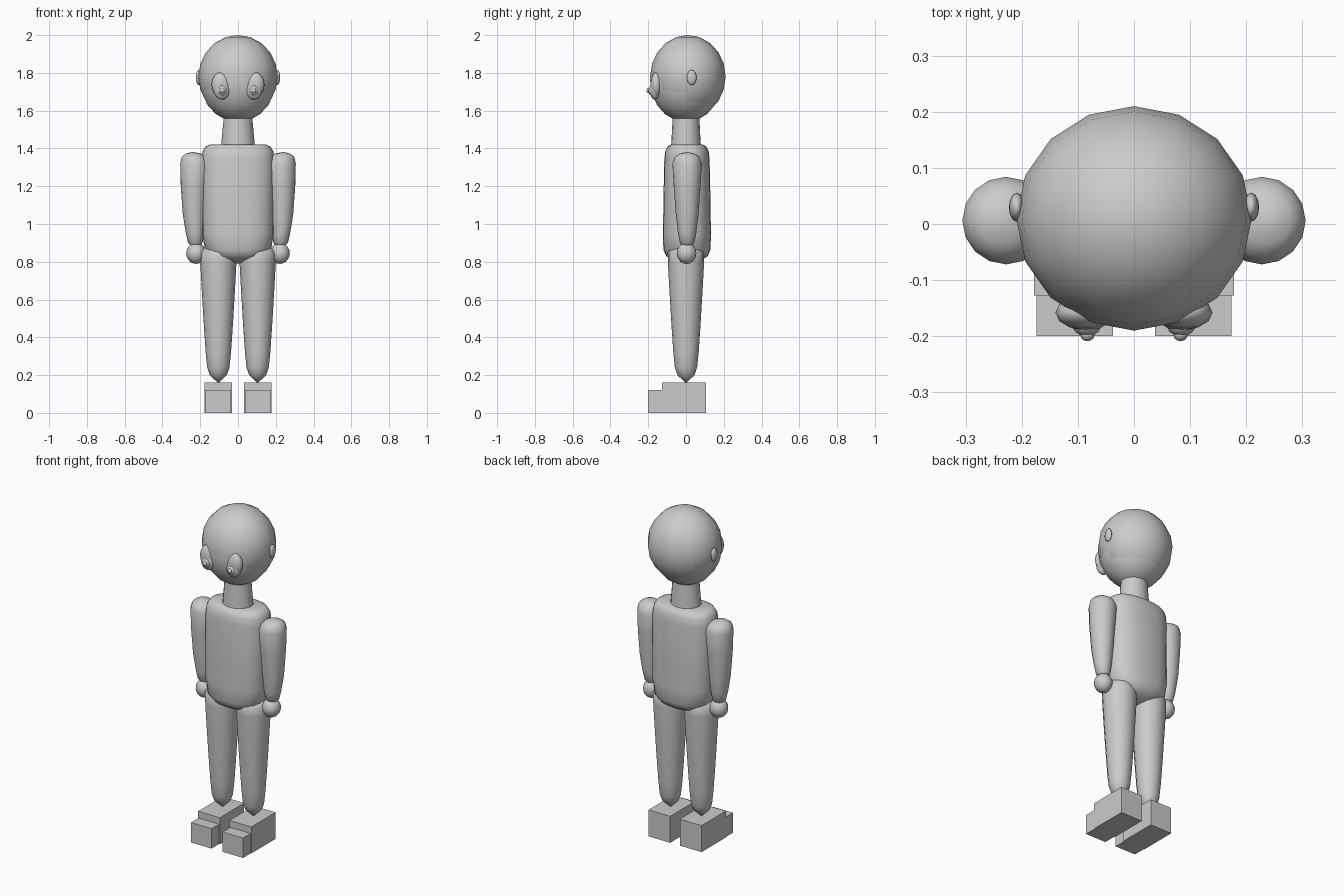
import bpy, math

if "Cube" in bpy.data.objects:
    bpy.data.objects.remove(bpy.data.objects["Cube"])


def smooth(ob, name, angle=50):
    ob.name = name
    bpy.ops.object.select_all(action='DESELECT')
    ob.select_set(True)
    bpy.context.view_layer.objects.active = ob
    bpy.ops.object.shade_smooth_by_angle(angle=math.radians(angle))
    return ob


def ball(name, loc, radii, seg=16, rings=10):
    bpy.ops.mesh.primitive_uv_sphere_add(segments=seg, ring_count=rings, radius=1, location=loc)
    ob = bpy.context.object
    ob.scale = radii
    bpy.ops.object.transform_apply(location=False, rotation=False, scale=True)
    return smooth(ob, name)


def box(name, lo, hi):
    bpy.ops.mesh.primitive_cube_add(size=1, location=[(a + b) / 2 for a, b in zip(lo, hi)])
    ob = bpy.context.object
    ob.dimensions = [b - a for a, b in zip(lo, hi)]
    bpy.ops.object.transform_apply(location=False, rotation=False, scale=True)
    ob.name = name


def loft(name, rows, seg=16, power=1.0):
    # rows of (centre x, centre y, z, radius x, radius y); power < 1 squares the section
    verts, faces = [], []
    for cx, cy, z, rx, ry in rows:
        for i in range(seg):
            a = 2 * math.pi * i / seg
            c, s = math.cos(a), math.sin(a)
            verts.append((cx + rx * math.copysign(abs(c) ** power, c),
                          cy + ry * math.copysign(abs(s) ** power, s), z))
    for k in range(len(rows) - 1):
        for i in range(seg):
            j = (i + 1) % seg
            faces.append((k * seg + i, k * seg + j, (k + 1) * seg + j, (k + 1) * seg + i))
    faces.append(tuple(reversed(range(seg))))
    faces.append(tuple(range((len(rows) - 1) * seg, len(rows) * seg)))
    me = bpy.data.meshes.new(name)
    me.from_pydata(verts, [], faces)
    ob = bpy.data.objects.new(name, me)
    bpy.context.collection.objects.link(ob)
    return smooth(ob, name, 60)


# Head with a slightly larger hair shell
ball("head", (0, 0, 1.76), (0.2, 0.19, 0.22))
ball("hair", (0, 0.01, 1.78), (0.21, 0.2, 0.22))

# Neck
loft("neck", [(0, 0, 1.40, 0.09, 0.08), (0, 0, 1.44, 0.087, 0.077), (0, 0, 1.58, 0.074, 0.07)])

# Torso
loft("torso", [(0, 0.005, z, rx, ry) for z, rx, ry in [
    (0.79, 0.03, 0.03), (0.81, 0.09, 0.08), (0.83, 0.14, 0.11), (0.865, 0.175, 0.125),
    (0.95, 0.19, 0.127), (1.15, 0.19, 0.124), (1.34, 0.192, 0.12), (1.385, 0.187, 0.115),
    (1.41, 0.172, 0.102), (1.42, 0.15, 0.085)]], seg=24, power=0.8)

for side, s in (("left", 1), ("right", -1)):
    # Arm and hand
    loft(side + "_arm", [(s * x, 0.006, z, r, r) for x, z, r in [
        (0.225, 0.88, 0.02), (0.226, 0.90, 0.038), (0.228, 0.95, 0.048), (0.232, 1.05, 0.06),
        (0.232, 1.20, 0.071), (0.228, 1.32, 0.078), (0.232, 1.355, 0.066), (0.236, 1.372, 0.042),
        (0.238, 1.38, 0.01)]])
    ball(side + "_hand", (s * 0.222, 0.003, 0.845), (0.052, 0.052, 0.056))

    # Leg
    loft(side + "_leg", [(s * 0.104, 0, z, r, r) for z, r in [
        (0.16, 0.003), (0.20, 0.045), (0.24, 0.059), (0.32, 0.067), (0.45, 0.076),
        (0.65, 0.088), (0.80, 0.096), (0.85, 0.096), (0.88, 0.07), (0.89, 0.02)]])

    # Shoe and toe cap
    xs = sorted((s * 0.032, s * 0.178))
    box(side + "_shoe", (xs[0], -0.127, 0), (xs[1], 0.105, 0.16))
    xs = sorted((s * 0.037, s * 0.174))
    box(side + "_toe", (xs[0], -0.20, 0), (xs[1], -0.12, 0.12))

    # Ear
    ball(side + "_ear", (s * 0.209, 0.03, 1.775), (0.014, 0.026, 0.04), 12, 8)

    # Eye built from nested ellipsoids
    ball(side + "_eye_socket", (s * 0.09, -0.158, 1.738), (0.05, 0.03, 0.066), 12, 8)
    ball(side + "_eye", (s * 0.085, -0.165, 1.708), (0.042, 0.027, 0.05), 12, 8)
    ball(side + "_iris", (s * 0.084, -0.182, 1.707), (0.025, 0.018, 0.027), 12, 8)
    ball(side + "_pupil", (s * 0.083, -0.197, 1.707), (0.013, 0.012, 0.014), 12, 8)
